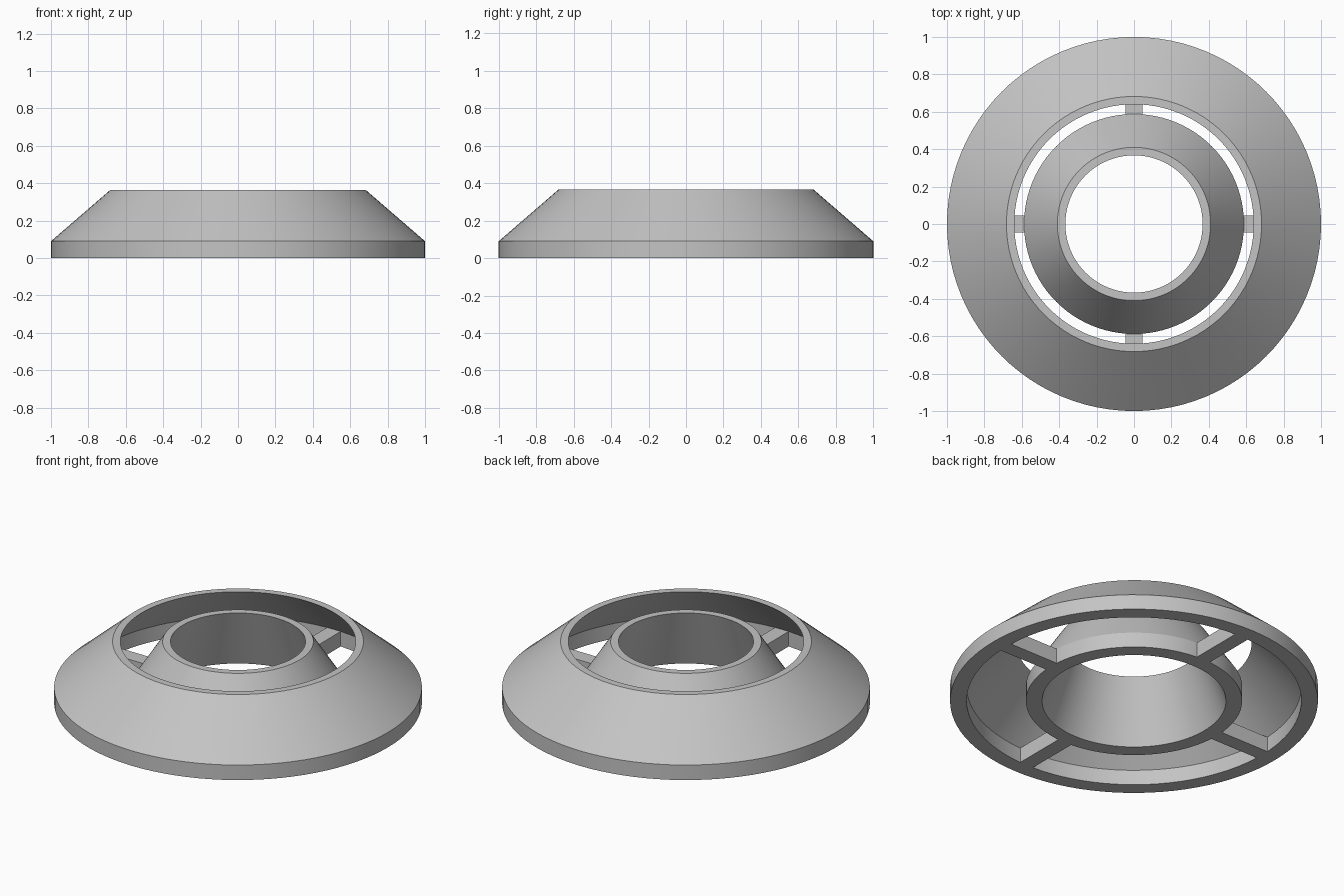
import bpy, bmesh, math
from mathutils import Matrix

cube = bpy.data.objects.get("Cube")
if cube:
    bpy.data.objects.remove(cube, do_unlink=True)

SEGMENTS = 96
TOP = 0.365      # height of both rims
BASE = 0.09      # height of the straight base band and the spokes

grey = bpy.data.materials.new("light grey")
grey.use_nodes = True
colour = (0.55, 0.55, 0.55, 1)
grey.diffuse_color = colour
grey.node_tree.nodes["Principled BSDF"].inputs["Base Color"].default_value = colour


def add_object(name, bm):
    bmesh.ops.recalc_face_normals(bm, faces=bm.faces)
    mesh = bpy.data.meshes.new(name)
    bm.to_mesh(mesh)
    bm.free()
    mesh.materials.append(grey)
    obj = bpy.data.objects.new(name, mesh)
    bpy.context.collection.objects.link(obj)
    return obj


def turned_ring(name, profile):
    """Spin a closed (radius, height) profile around the z axis."""
    bm = bmesh.new()
    verts = [bm.verts.new((r, 0, z)) for r, z in profile]
    edges = [bm.edges.new((v, verts[i - 1])) for i, v in enumerate(verts)]
    bmesh.ops.spin(bm, geom=verts + edges, cent=(0, 0, 0), axis=(0, 0, 1),
                   angle=math.tau, steps=SEGMENTS, use_merge=True)
    bmesh.ops.remove_doubles(bm, verts=bm.verts, dist=0.0001)
    obj = add_object(name, bm)
    bpy.ops.object.select_all(action='DESELECT')
    obj.select_set(True)
    bpy.context.view_layer.objects.active = obj
    bpy.ops.object.shade_smooth_by_angle(angle=math.radians(20))


# Outer sloped collar with a straight base band inside and out
turned_ring("outer_collar", [(0.91, 0), (1, 0), (1, BASE), (0.682, TOP),
                             (0.64, TOP), (0.91, BASE)])

# Inner sloped collar with a tapered bore
turned_ring("inner_collar", [(0.5, 0), (0.588, 0), (0.588, BASE), (0.41, TOP),
                             (0.367, TOP)])

# Four flat spokes joining the collars
start, end, width = 0.56, 0.94, 0.09
for i, side in enumerate(("left", "back", "right", "front")):
    bm = bmesh.new()
    place = (Matrix.Rotation(i * math.pi / 2, 4, 'Z')
             @ Matrix.Translation(((start + end) / 2, 0, BASE / 2))
             @ Matrix.Diagonal((end - start, width, BASE, 1)))
    bmesh.ops.create_cube(bm, size=1, matrix=place)
    add_object(side + "_spoke", bm)
